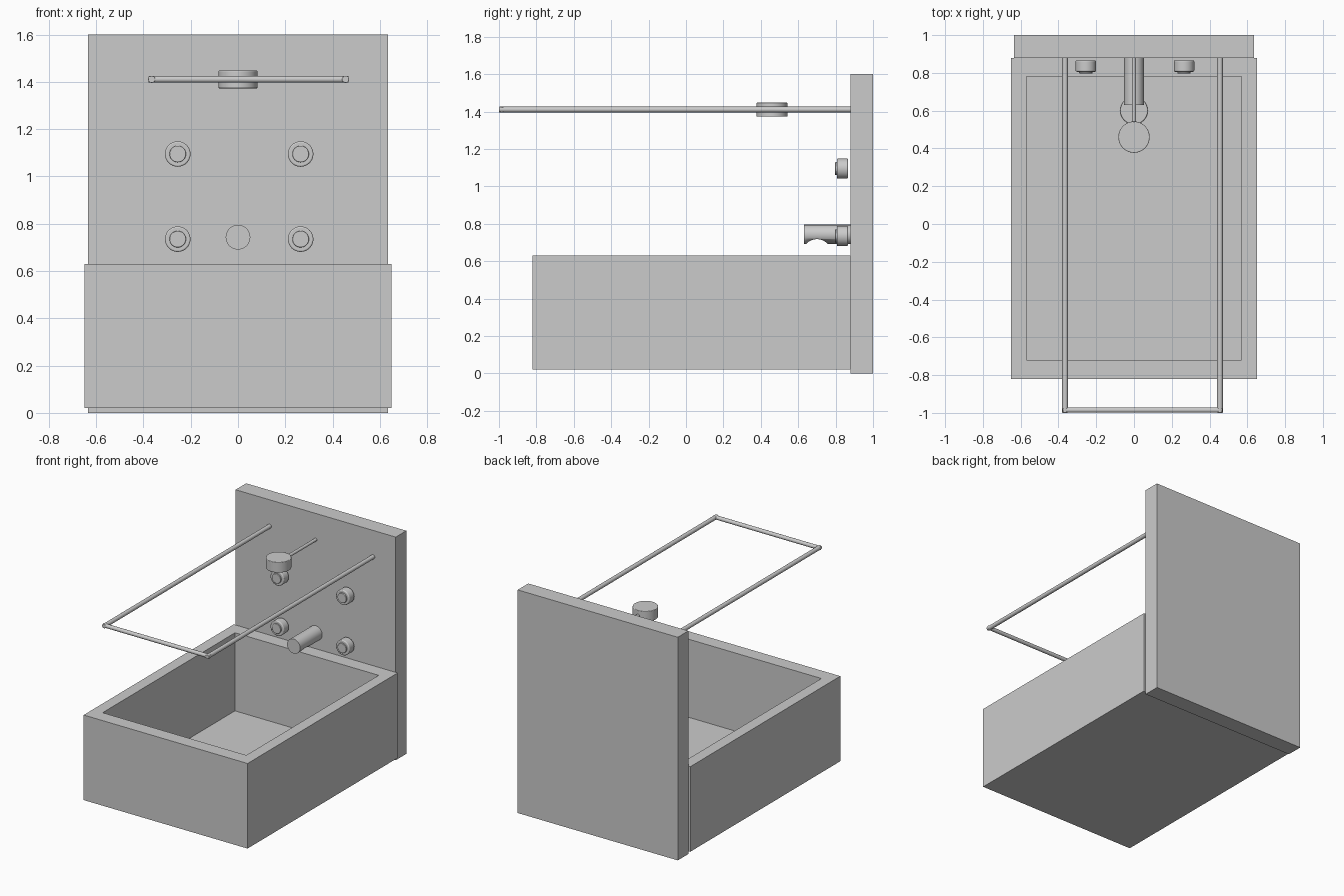
import bpy, bmesh, math
from mathutils import Vector

if "Cube" in bpy.data.objects:
    bpy.data.objects.remove(bpy.data.objects["Cube"])

def mesh_object(name, bm):
    mesh = bpy.data.meshes.new(name)
    bm.to_mesh(mesh)
    bm.free()
    obj = bpy.data.objects.new(name, mesh)
    bpy.context.collection.objects.link(obj)
    return obj

def box(lo, hi):
    bm = bmesh.new()
    bmesh.ops.create_cube(bm, size=1)
    for v in bm.verts:
        v.co = [(a + b) / 2 + c * (b - a) for a, b, c in zip(lo, hi, v.co)]
    return bm

def smooth(obj):
    bpy.ops.object.select_all(action='DESELECT')
    obj.select_set(True)
    bpy.context.view_layer.objects.active = obj
    bpy.ops.object.shade_smooth_by_angle(angle=math.radians(40))

def rod(name, start, end, radius, sides=32, bevel=0):
    a, b = Vector(start), Vector(end)
    bpy.ops.mesh.primitive_cylinder_add(vertices=sides, radius=radius,
                                        depth=(b - a).length, location=(a + b) / 2)
    obj = bpy.context.object
    obj.name = name
    obj.rotation_euler = (b - a).to_track_quat('Z', 'Y').to_euler()
    if bevel:
        mod = obj.modifiers.new("rounded_rim", 'BEVEL')
        mod.width, mod.segments = bevel, 3
        mod.limit_method = 'ANGLE'
    smooth(obj)
    return obj

# Back wall
mesh_object("back_wall", box((-0.635, 0.88, 0), (0.635, 1.0, 1.6)))

# Tub: inset the top for the rim, then sink the basin floor
bm = box((-0.65, -0.82, 0.02), (0.65, 0.88, 0.63))
top = max(bm.faces, key=lambda f: f.calc_center_median().z)
for floor_z in (0.63, 0.07):
    new = bmesh.ops.extrude_discrete_faces(bm, faces=[top])["faces"]
    top = new[0]
    for v in top.verts:
        v.co = (math.copysign(0.57, v.co.x), 0.78 if v.co.y > 0 else -0.72, floor_z)
bmesh.ops.recalc_face_normals(bm, faces=bm.faces)
mesh_object("tub", bm)

# Drain on the tub floor
rod("drain", (0, 0.60, 0.06), (0, 0.60, 0.085), 0.073, bevel=0.005)

# Curtain rail
for side, x in (("left", -0.365), ("right", 0.455)):
    rod(f"curtain_rail_{side}", (x, -1.0, 1.411), (x, 0.885, 1.411), 0.015, 24, 0.003)
rod("curtain_rail_front", (-0.378, -0.985, 1.411), (0.468, -0.985, 1.411), 0.014, 24, 0.003)

# Shower arm and head
rod("shower_arm", (0, 0.46, 1.412), (0, 0.885, 1.412), 0.011, 24)
rod("shower_head", (0, 0.46, 1.373), (0, 0.46, 1.448), 0.083, 48, 0.004)

# Wall knobs: round body with a smaller button in front
for x in (-0.255, 0.265):
    for z in (0.735, 1.095):
        rod("knob_body", (x, 0.866, z), (x, 0.806, z), 0.054, 32, 0.006)
        rod("knob_button", (x, 0.82, z), (x, 0.797, z), 0.035, 32, 0.003)

# Spout with a scooped underside
spout = rod("spout", (0, 0.885, 0.743), (0, 0.63, 0.743), 0.052, 48)
cutter = rod("spout_cutter", (-0.2, 0.70, 0.641), (0.2, 0.70, 0.641), 0.077, 64)
cutter.hide_render = True
cutter.hide_set(True)
mod = spout.modifiers.new("scoop", 'BOOLEAN')
mod.object, mod.operation, mod.solver = cutter, 'DIFFERENCE', 'EXACT'
# Cut before the smooth-by-angle step
spout.modifiers.move(len(spout.modifiers) - 1, 0)
